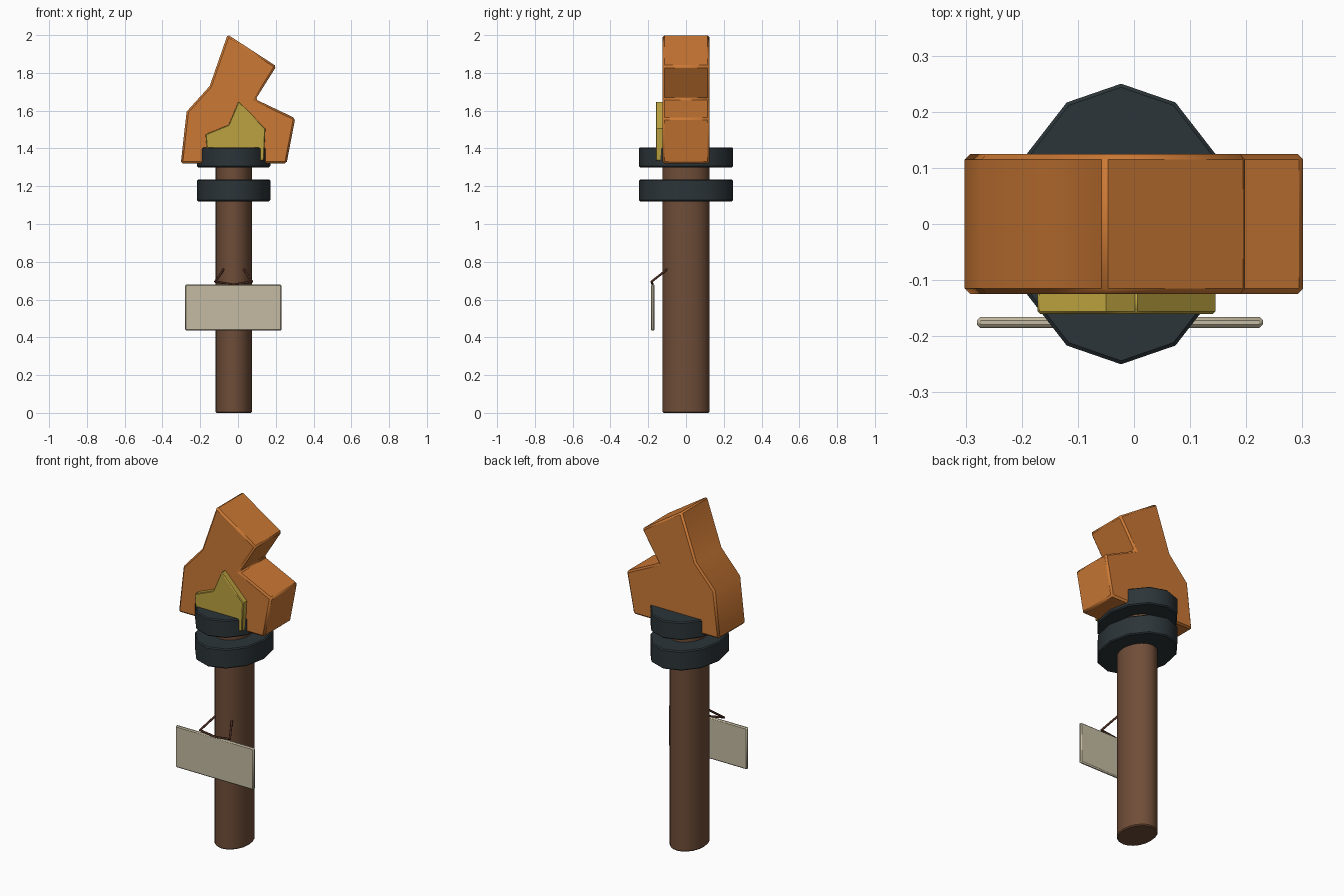
import bpy, bmesh, math
from mathutils import Vector

if "Cube" in bpy.data.objects:
    bpy.data.objects.remove(bpy.data.objects["Cube"])

CX = -0.023  # axis of the handle


def material(name, rgb):
    m = bpy.data.materials.new(name)
    m.diffuse_color = (*rgb, 1)
    m.use_nodes = True
    m.node_tree.nodes["Principled BSDF"].inputs["Base Color"].default_value = m.diffuse_color
    return m


WOOD = material("brown_wood", (0.16, 0.075, 0.04))
IRON = material("dark_iron", (0.025, 0.035, 0.04))
ORANGE = material("flame_orange", (0.6, 0.19, 0.035))
YELLOW = material("flame_yellow", (0.5, 0.36, 0.05))
CARD = material("tag_cream", (0.56, 0.5, 0.36))
CORD = material("cord_brown", (0.07, 0.025, 0.015))


def finish(ob, mat, bevel=0.0, angle=40):
    ob.data.materials.append(mat)
    if bevel:
        b = ob.modifiers.new("bevel", "BEVEL")
        b.width, b.segments, b.limit_method = bevel, 1, "ANGLE"
        b.angle_limit = math.radians(50)
    bpy.ops.object.select_all(action="DESELECT")
    ob.select_set(True)
    bpy.context.view_layer.objects.active = ob
    bpy.ops.object.shade_smooth_by_angle(angle=math.radians(angle))


def oval_column(name, sides, rx, ry, z0, z1, mat, bevel):
    bpy.ops.mesh.primitive_cylinder_add(vertices=sides, radius=1, depth=1)
    ob = bpy.context.object
    ob.name = name
    for v in ob.data.vertices:
        v.co = (CX + v.co.x * rx, v.co.y * ry, z0 + (v.co.z + 0.5) * (z1 - z0))
    finish(ob, mat, bevel)


def slab(name, outline, y0, y1, mat, bevel):
    bm = bmesh.new()
    face = bm.faces.new([bm.verts.new((x, y0, z)) for x, z in outline])
    ext = bmesh.ops.extrude_face_region(bm, geom=[face])
    verts = [g for g in ext["geom"] if isinstance(g, bmesh.types.BMVert)]
    bmesh.ops.translate(bm, verts=verts, vec=(0, y1 - y0, 0))
    bmesh.ops.recalc_face_normals(bm, faces=bm.faces)
    me = bpy.data.meshes.new(name)
    bm.to_mesh(me)
    bm.free()
    ob = bpy.data.objects.new(name, me)
    bpy.context.collection.objects.link(ob)
    finish(ob, mat, bevel)


# handle and two collars
oval_column("handle", 20, 0.097, 0.125, 0, 1.36, WOOD, 0.006)
oval_column("lower_collar", 12, 0.194, 0.25, 1.12, 1.235, IRON, 0.006)
oval_column("upper_collar", 12, 0.194, 0.25, 1.30, 1.405, IRON, 0.006)

# flame and its bright core
slab("outer_flame", [(-0.303, 1.32), (-0.272, 1.595), (-0.15, 1.73), (-0.055, 2.003),
                     (0.203, 1.835), (0.093, 1.66), (0.303, 1.56), (0.257, 1.32)],
     -0.125, 0.125, ORANGE, 0.01)
slab("inner_flame", [(-0.16, 1.335), (-0.172, 1.475), (-0.05, 1.525), (0.003, 1.65),
                     (0.145, 1.505), (0.137, 1.335)],
     -0.16, -0.12, YELLOW, 0.004)

# hanging tag
slab("tag", [(-0.28, 0.435), (-0.28, 0.68), (0.23, 0.68), (0.23, 0.435)],
     -0.185, -0.166, CARD, 0.006)

# cord from handle to tag, mirrored about the handle axis
half = [(0.053, -0.1, 0.76), (0.097, -0.182, 0.695), (0.0, -0.177, 0.679)]
path = [(CX - x, y, z) for x, y, z in half] + [(CX + x, y, z) for x, y, z in half[1::-1]]
bm = bmesh.new()
for a, b in zip(path, path[1:]):
    a, b = Vector(a), Vector(b)
    d = b - a
    mat4 = d.to_track_quat("Z", "Y").to_matrix().to_4x4()
    mat4.translation = (a + b) / 2
    bmesh.ops.create_cone(bm, cap_ends=True, segments=8, radius1=0.006, radius2=0.006,
                          depth=d.length + 0.006, matrix=mat4)
me = bpy.data.meshes.new("cord")
bm.to_mesh(me)
bm.free()
cord = bpy.data.objects.new("cord", me)
bpy.context.collection.objects.link(cord)
finish(cord, CORD, 0, 50)
